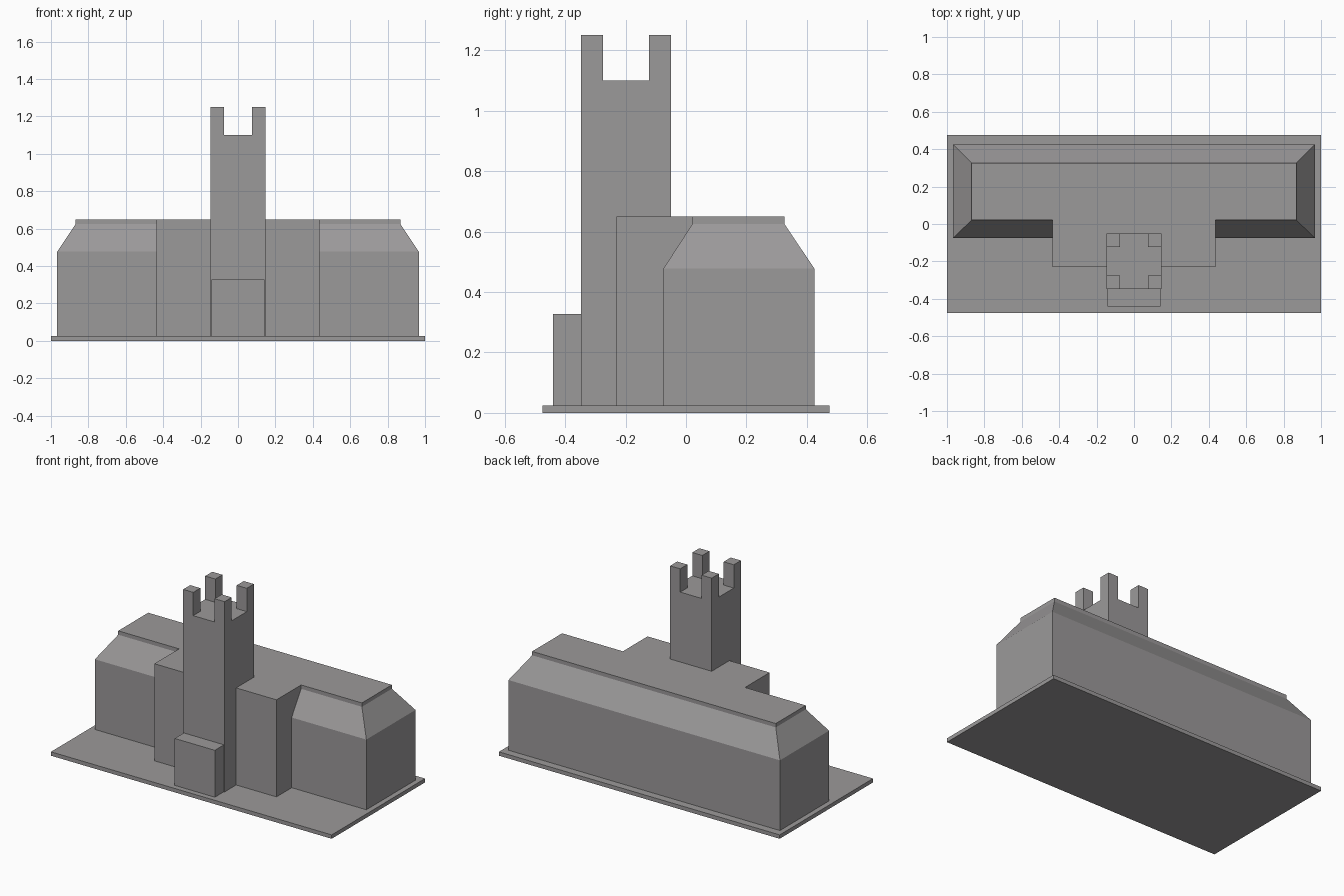
import bpy, bmesh

if "Cube" in bpy.data.objects:
    bpy.data.objects.remove(bpy.data.objects["Cube"])

stone = bpy.data.materials.new("warm grey stone")
stone.diffuse_color = (0.33, 0.32, 0.322, 1)
stone.use_nodes = True
stone.node_tree.nodes["Principled BSDF"].inputs["Base Color"].default_value = stone.diffuse_color


def loft(name, rings):
    """Stack rectangles (x0, x1, y0, y1, z) into a closed flat-faced solid."""
    bm = bmesh.new()
    loops = []
    for x0, x1, y0, y1, z in rings:
        corners = ((x0, y0), (x1, y0), (x1, y1), (x0, y1))
        loops.append([bm.verts.new((x, y, z)) for x, y in corners])
    bm.faces.new(loops[0][::-1])
    bm.faces.new(loops[-1])
    for low, high in zip(loops, loops[1:]):
        for i in range(4):
            j = (i + 1) % 4
            bm.faces.new((low[i], low[j], high[j], high[i]))
    bmesh.ops.recalc_face_normals(bm, faces=bm.faces)
    mesh = bpy.data.meshes.new(name)
    bm.to_mesh(mesh)
    bm.free()
    mesh.materials.append(stone)
    obj = bpy.data.objects.new(name, mesh)
    bpy.context.collection.objects.link(obj)
    return obj


def box(name, x0, x1, y0, y1, z0, z1):
    return loft(name, [(x0, x1, y0, y1, z0), (x0, x1, y0, y1, z1)])


BASE = 0.025   # top of the ground slab
ROOF = 0.65    # flat roof height
TOWER = 1.10   # tower deck height

# Ground slab
box("base_slab", -1, 1, -0.475, 0.475, 0, BASE)

# Long hall: walls, sloping hipped roof and a short upright lip
loft("main_hall", [
    (-0.967, 0.967, -0.075, 0.425, BASE),
    (-0.967, 0.967, -0.075, 0.425, 0.477),
    (-0.868, 0.868, 0.021, 0.326, 0.625),
    (-0.868, 0.868, 0.021, 0.326, ROOF),
])

# Projecting centre block, meeting the flat roof
box("centre_block", -0.435, 0.435, -0.23, 0.021, BASE, ROOF)

# Tower and entrance porch
box("tower", -0.148, 0.148, -0.347, -0.05, BASE, TOWER)
box("porch", -0.143, 0.143, -0.44, -0.347, BASE, 0.327)

# Four square corner pinnacles
for side, x in (("left", -0.148), ("right", 0.076)):
    for end, y in (("front", -0.347), ("back", -0.122)):
        box(f"pinnacle_{end}_{side}", x, x + 0.072, y, y + 0.072, TOWER, 1.25)
